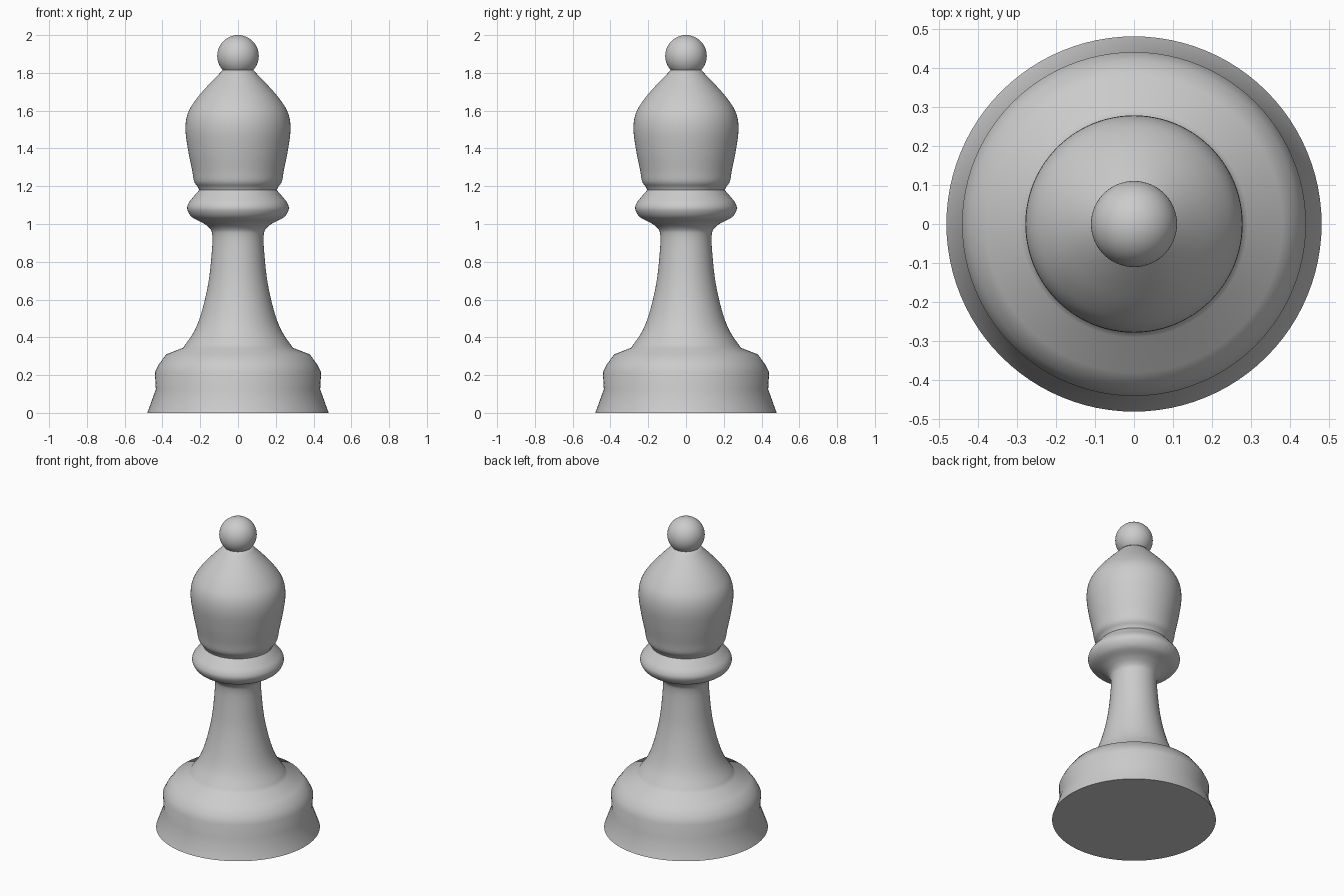
import bpy, bmesh, math
from mathutils import Vector

if "Cube" in bpy.data.objects:
    bpy.data.objects.remove(bpy.data.objects["Cube"])

SEGMENTS = 96


def spline(points, steps=5):
    """Smooth Catmull-Rom curve through (radius, z) points."""
    p = [Vector(q) for q in points]
    p = [2 * p[0] - p[1]] + p + [2 * p[-1] - p[-2]]
    out = []
    for a, b, c, d in zip(p, p[1:], p[2:], p[3:]):
        for i in range(steps):
            t = i / steps
            out.append(0.5 * (2 * b + (c - a) * t + (2 * a - 5 * b + 4 * c - d) * t ** 2
                              + (3 * b - a - 3 * c + d) * t ** 3))
    return out + [p[-2]]


def lathe(name, profile, angle):
    """Spin a (radius, z) profile that starts and ends on the axis."""
    bm = bmesh.new()
    verts = [bm.verts.new((r, 0, z)) for r, z in profile]
    edges = [bm.edges.new(pair) for pair in zip(verts, verts[1:])]
    bmesh.ops.spin(bm, geom=verts + edges, cent=(0, 0, 0), axis=(0, 0, 1),
                   angle=2 * math.pi, steps=SEGMENTS, use_merge=True)
    bmesh.ops.remove_doubles(bm, verts=bm.verts[:], dist=1e-5)
    bmesh.ops.recalc_face_normals(bm, faces=bm.faces[:])
    mesh = bpy.data.meshes.new(name)
    bm.to_mesh(mesh)
    bm.free()
    obj = bpy.data.objects.new(name, mesh)
    bpy.context.collection.objects.link(obj)
    bpy.ops.object.select_all(action='DESELECT')
    obj.select_set(True)
    bpy.context.view_layer.objects.active = obj
    bpy.ops.object.shade_smooth_by_angle(angle=math.radians(angle))
    return obj


# Stepped base
base = [(0, 0), (0.48, 0), (0.435, 0.125), (0.44, 0.215),
        (0.42, 0.255), (0.38, 0.31)]

# Flared stem running up into the rounded collar
stem = spline([(0.29, 0.345), (0.228, 0.44), (0.188, 0.55), (0.155, 0.70),
               (0.138, 0.86), (0.136, 0.94), (0.148, 0.975), (0.185, 1.005),
               (0.242, 1.035), (0.268, 1.075), (0.262, 1.11), (0.235, 1.145),
               (0.205, 1.18)])

# Narrow groove, then the teardrop head
head = spline([(0.212, 1.195), (0.232, 1.225), (0.243, 1.285), (0.264, 1.39),
               (0.278, 1.50), (0.266, 1.585), (0.222, 1.66), (0.155, 1.738),
               (0.08, 1.815)])

lathe("bishop_body", base + stem + head + [(0, 1.815)], 60)

# Ball on top
ball = [(0.11 * math.sin(math.pi * i / 32), 1.89 - 0.11 * math.cos(math.pi * i / 32))
        for i in range(33)]
ball[0], ball[-1] = (0, 1.78), (0, 2.0)
lathe("finial_ball", ball, 60)
